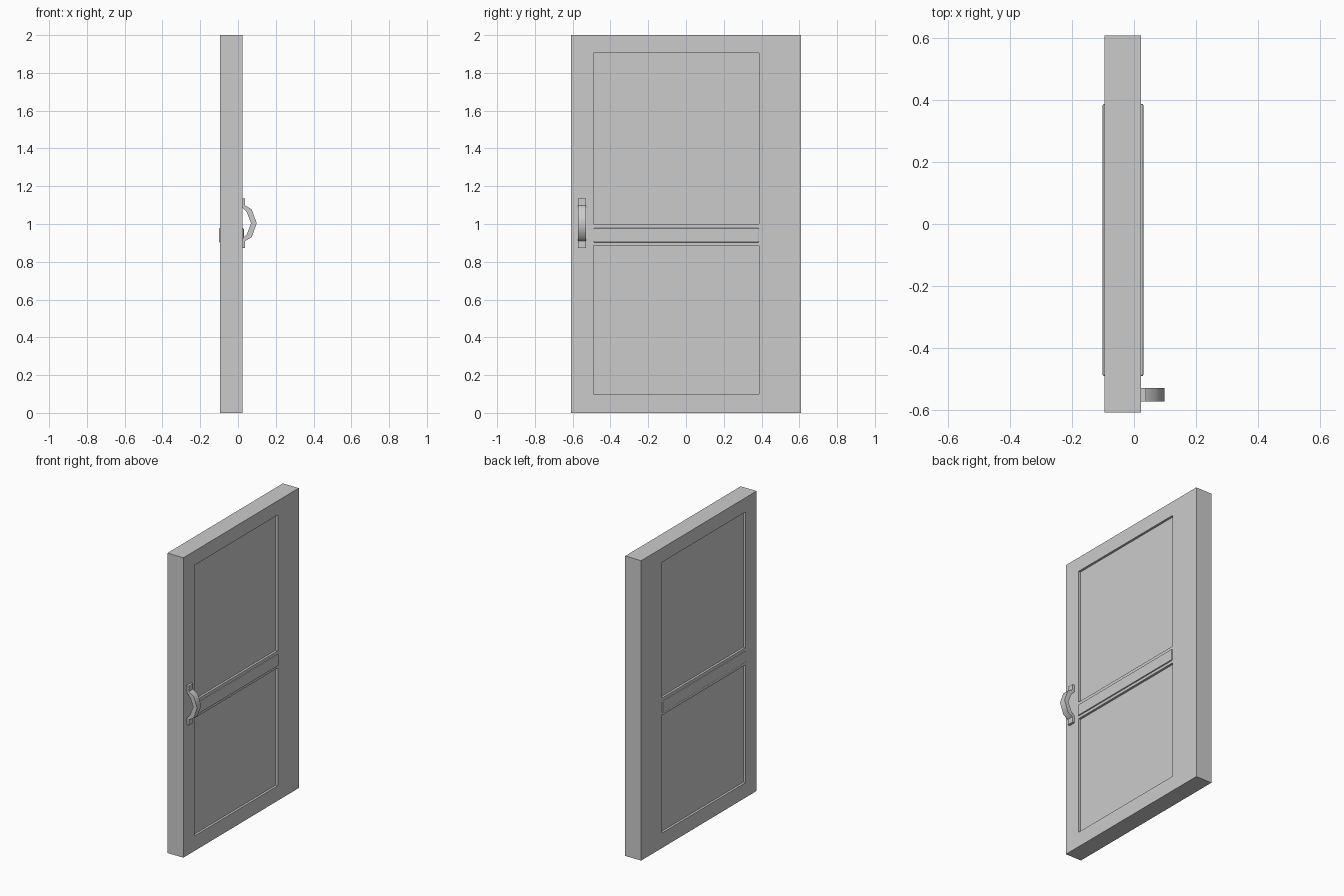
import bpy, bmesh, math

if "Cube" in bpy.data.objects:
    bpy.data.objects.remove(bpy.data.objects["Cube"])

BACK, FRONT = -0.095, 0.0225      # door slab faces along x
PANEL_Y = (-0.49, 0.387)
RECESS = 0.015


def box(name, x, y, z):
    """Axis-aligned box from (min, max) pairs."""
    mesh = bpy.data.meshes.new(name)
    bm = bmesh.new()
    bmesh.ops.create_cube(bm, size=1)
    for v in bm.verts:
        v.co = [lo + (c + 0.5) * (hi - lo) for c, (lo, hi) in zip(v.co, (x, y, z))]
    bm.to_mesh(mesh)
    bm.free()
    obj = bpy.data.objects.new(name, mesh)
    bpy.context.collection.objects.link(obj)
    return obj


def apply_modifier(obj, mod):
    bpy.context.view_layer.objects.active = obj
    bpy.ops.object.modifier_apply(modifier=mod.name)


# Door slab with recessed panels on both faces
door = box("door_slab", (BACK, FRONT), (-0.608, 0.608), (0, 2))
for z in ((0.10, 0.885), (1.0, 1.905)):
    for x in ((FRONT - RECESS, FRONT + 0.1), (BACK - 0.1, BACK + RECESS)):
        cutter = box("panel_cutter", x, PANEL_Y, z)
        cutter.hide_render = True
        mod = door.modifiers.new("panel", "BOOLEAN")
        mod.operation = "DIFFERENCE"
        mod.solver = "EXACT"
        mod.object = cutter
        apply_modifier(door, mod)
        bpy.data.objects.remove(cutter)

# Raised middle rail, standing proud of both faces
rail = box("middle_rail", (BACK - 0.006, FRONT + 0.008), PANEL_Y, (0.903, 0.978))
mod = rail.modifiers.new("soft_edge", "BEVEL")
mod.width = 0.005
mod.segments = 2
apply_modifier(rail, mod)

# Pull handle: upper half profile (x, height above centre), mirrored and extruded
outer = [(FRONT, 0.131), (0.038, 0.131), (0.038, 0.094), (0.073, 0.073), (0.099, 0.0)]
inner = [(0.067, 0.0), (0.047, 0.058), (0.038, 0.068), (FRONT, 0.084)]
inner[0] = (0.069, 0.0)
profile = (outer + [(x, -h) for x, h in reversed(outer[:-1])]
           + [(x, -h) for x, h in reversed(inner[1:])] + inner)
mesh = bpy.data.meshes.new("pull_handle")
bm = bmesh.new()
face = bm.faces.new([bm.verts.new((x, -0.572, 1.004 + h)) for x, h in profile])
side = bmesh.ops.extrude_face_region(bm, geom=[face])
bmesh.ops.translate(bm, vec=(0, 0.043, 0),
                    verts=[g for g in side["geom"] if isinstance(g, bmesh.types.BMVert)])
bmesh.ops.recalc_face_normals(bm, faces=bm.faces)
bm.to_mesh(mesh)
bm.free()
handle = bpy.data.objects.new("pull_handle", mesh)
bpy.context.collection.objects.link(handle)
bpy.ops.object.select_all(action="DESELECT")
handle.select_set(True)
bpy.context.view_layer.objects.active = handle
bpy.ops.object.shade_smooth_by_angle(angle=math.radians(45))
